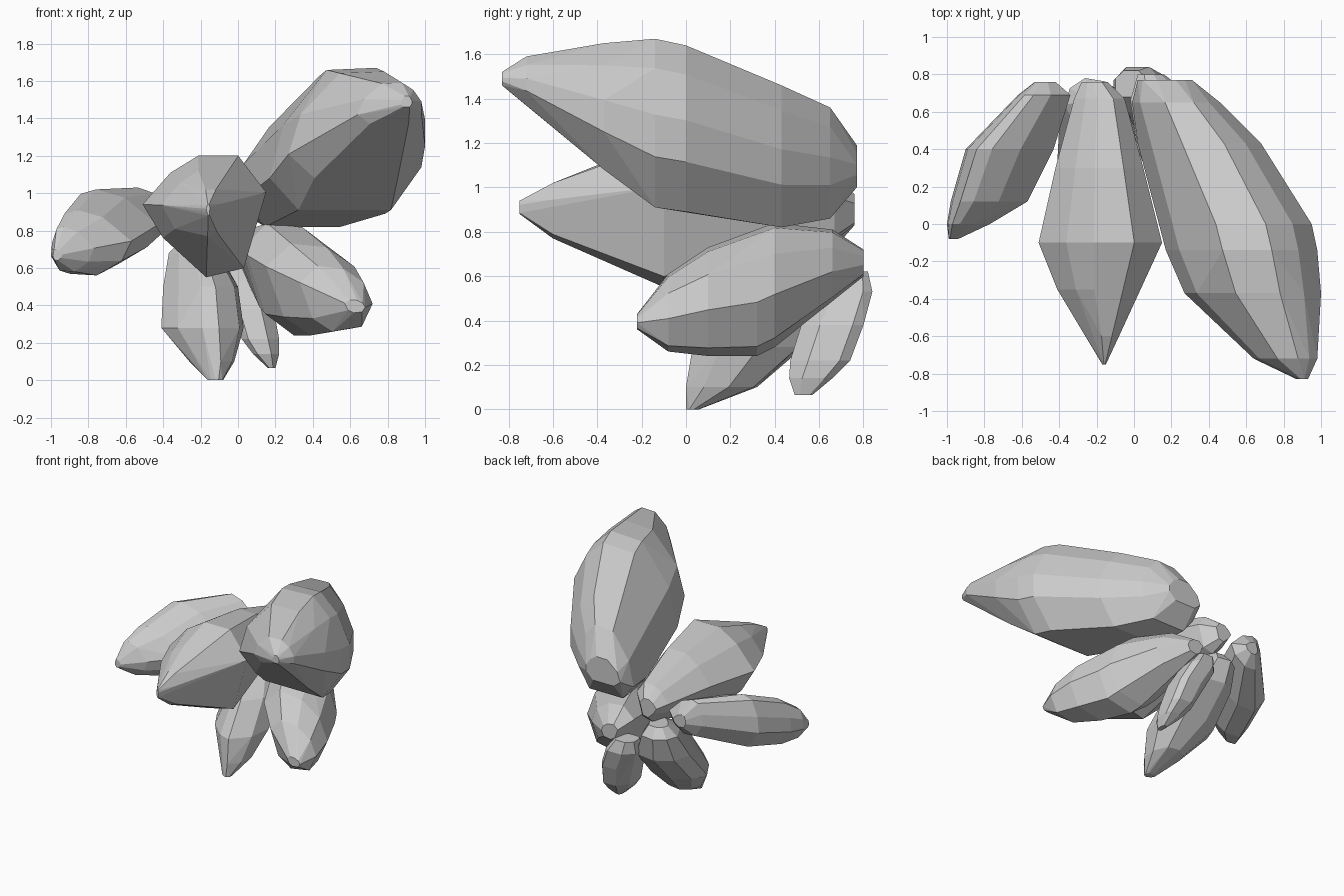
import bpy, bmesh, math


def shard(name, axis, section, stations):
    """Faceted crystal: one unit cross-section, stretched to fit each station, wrapped in a hull.
    A station is (position along axis, x min, x max, other min, other max)."""
    bm = bmesh.new()
    for pos, x0, x1, w0, w1 in stations:
        for u, v in section:
            x = (x0 + x1) / 2 + (x1 - x0) / 2 * u
            w = (w0 + w1) / 2 + (w1 - w0) / 2 * v
            bm.verts.new((x, pos, w) if axis == 'Y' else (x, w, pos))
    hull = bmesh.ops.convex_hull(bm, input=bm.verts)
    inner = {g for g in hull["geom_interior"] + hull["geom_unused"]
             if isinstance(g, bmesh.types.BMVert)}
    bmesh.ops.delete(bm, geom=list(inner), context='VERTS')
    # merge nearly coplanar triangles into broad facets
    bmesh.ops.dissolve_limit(bm, angle_limit=math.radians(5),
                             verts=bm.verts, edges=bm.edges)
    bmesh.ops.recalc_face_normals(bm, faces=bm.faces)
    mesh = bpy.data.meshes.new(name)
    bm.to_mesh(mesh)
    bm.free()
    obj = bpy.data.objects.new(name, mesh)
    bpy.context.collection.objects.link(obj)
    return obj


# Large upper right crystal: flat underside, low left edge
shard("large_crystal", 'Y',
      [(-1, -.55), (-.62, -1), (.6, -1), (1, -.4), (1, .1), (.75, .65), (.4, 1), (-.25, .97), (-.82, .2)], [
    (0.77, 0.02, 0.31, 1.00, 1.19),
    (0.65, -0.01, 0.46, 0.86, 1.36),
    (0.43, 0.02, 0.68, 0.82, 1.46),
    (0.00, 0.13, 0.95, 0.89, 1.64),
    (-0.14, 0.17, 0.98, 0.91, 1.67),
    (-0.37, 0.27, 1.00, 1.08, 1.65),
    (-0.72, 0.64, 0.98, 1.37, 1.59),
    (-0.83, 0.87, 0.93, 1.46, 1.52)])

# Central crystal pointing forward
shard("centre_crystal", 'Y',
      [(-.55, .72), (-.1, 1), (.55, 1), (1, .4), (.64, -.85), (.03, -1), (-.67, -.35), (-1, .2)], [
    (0.76, -0.28, -0.14, 0.83, 0.97),
    (0.67, -0.32, -0.05, 0.76, 1.04),
    (0.30, -0.42, 0.05, 0.65, 1.15),
    (-0.10, -0.51, 0.15, 0.55, 1.20),
    (-0.35, -0.41, 0.03, 0.66, 1.12),
    (-0.60, -0.25, -0.08, 0.77, 1.02),
    (-0.75, -0.17, -0.15, 0.88, 0.94)])

# Lower right crystal: leaning down to the right
shard("lower_right_crystal", 'Y',
      [(-1, .5), (-.5, 1), (.2, .92), (.75, .5), (1, -.15), (.7, -.85), (-.1, -1), (-.65, -.6)], [
    (0.80, 0.02, 0.16, 0.60, 0.72),
    (0.66, -0.02, 0.34, 0.48, 0.81),
    (0.40, 0.02, 0.56, 0.28, 0.84),
    (0.32, 0.05, 0.60, 0.24, 0.81),
    (0.10, 0.15, 0.69, 0.24, 0.73),
    (-0.08, 0.33, 0.72, 0.26, 0.61),
    (-0.22, 0.57, 0.68, 0.36, 0.43)])

# Left crystal: ridge along its upper left
shard("left_crystal", 'Y',
      [(-1, -.3), (-.95, .3), (-.75, .88), (-.4, 1), (.25, .78), (1, .05), (.75, -.55), (.1, -1), (-.6, -.95)], [
    (0.76, -0.53, -0.42, 0.83, 0.93),
    (0.69, -0.62, -0.34, 0.75, 1.03),
    (0.40, -0.90, -0.43, 0.62, 1.02),
    (0.12, -0.98, -0.57, 0.56, 0.91),
    (0.00, -1.00, -0.77, 0.58, 0.82),
    (-0.08, -0.99, -0.94, 0.64, 0.70)])

# Bottom crystal hanging to the ground
shard("bottom_crystal", 'Z',
      [(-1, .2), (-.6, -.4), (0, -.9), (.4, -1), (.9, -.5), (1, .2), (.6, .9), (-.2, 1), (-.8, .7)], [
    (0.00, -0.16, -0.08, 0.00, 0.06),
    (0.10, -0.26, -0.02, 0.00, 0.32),
    (0.28, -0.41, 0.03, 0.03, 0.53),
    (0.50, -0.40, 0.00, 0.20, 0.74),
    (0.68, -0.37, -0.10, 0.42, 0.78),
    (0.75, -0.30, -0.15, 0.55, 0.72)])

# Small rear crystal
shard("small_rear_crystal", 'Z',
      [(-1, -.65), (-.65, -1), (.4, -1), (1, -.4), (1, .65), (.65, 1), (-.4, 1), (-1, .4)], [
    (0.065, 0.16, 0.20, 0.49, 0.57),
    (0.14, 0.08, 0.22, 0.465, 0.66),
    (0.22, 0.02, 0.22, 0.47, 0.74),
    (0.38, -0.03, 0.19, 0.52, 0.80),
    (0.53, -0.11, 0.12, 0.60, 0.84),
    (0.62, -0.10, 0.05, 0.68, 0.82)])
